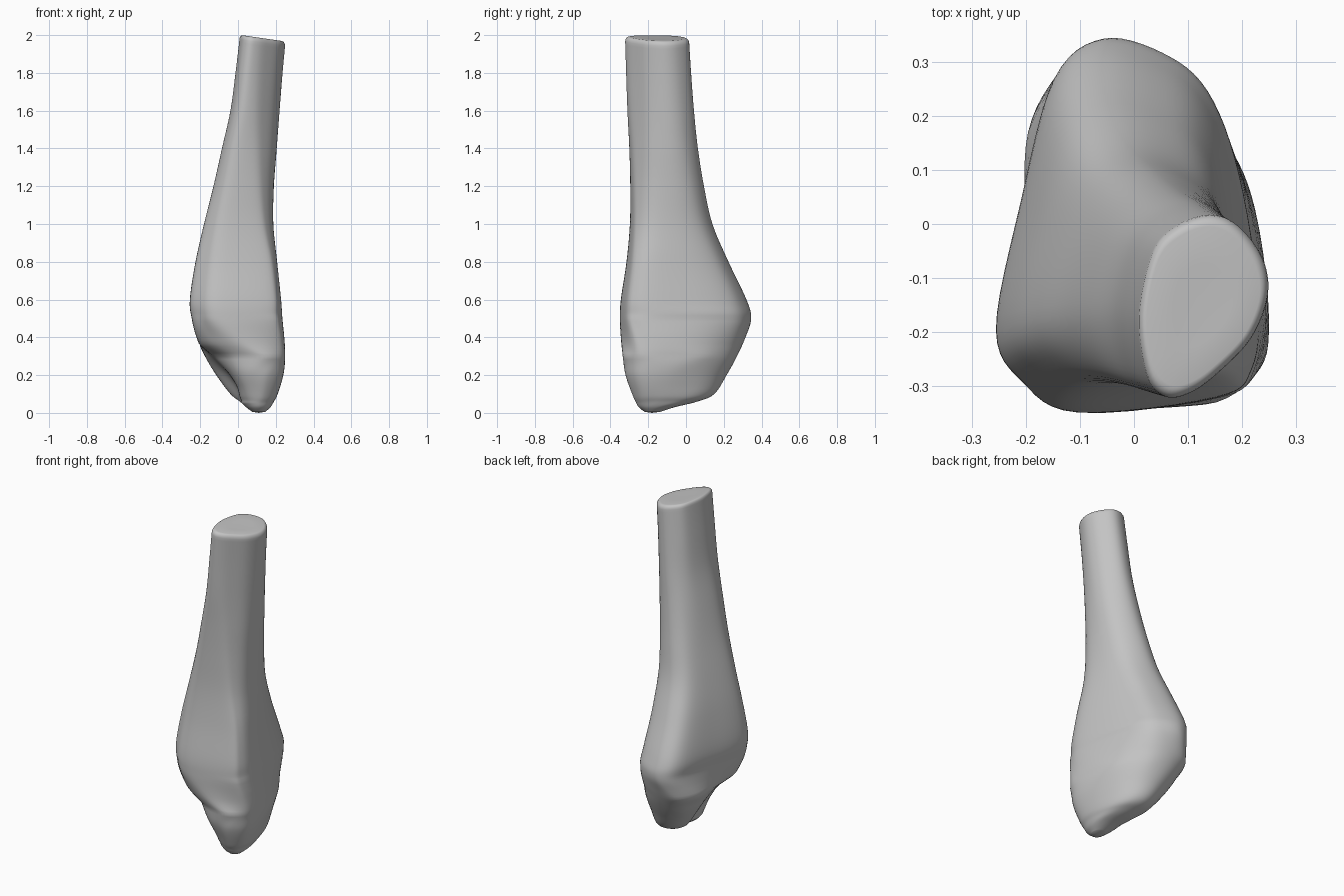
import bpy, bmesh, math
from mathutils import Vector

old = bpy.data.objects.get("Cube")
if old:
    bpy.data.objects.remove(old, do_unlink=True)

SIDES, STEPS = 72, 6

# Outlines seen from above, starting on the left side and running round the back
TIP = [(-math.cos(math.tau * k / 12), math.sin(math.tau * k / 12)) for k in range(12)]
LOW = [(-.03, -.2), (-.04, -.06), (-.11, .06), (-.09, .16), (.0, .21), (.1, .18),
       (.18, .08), (.235, -.1), (.23, -.24), (.15, -.31), (.06, -.305), (.0, -.27)]
MID = [(-.11, -.19), (-.14, -.06), (-.17, .09), (-.13, .22), (-.04, .27), (.08, .245),
       (.17, .15), (.22, .03), (.245, -.17), (.225, -.27), (.13, -.33), (-.02, -.295)]
HEAD = [(-.25, -.19), (-.205, .05), (-.145, .28), (-.06, .35), (.05, .325), (.135, .255),
        (.195, .1), (.235, -.14), (.225, -.265), (.16, -.317), (-.1, -.345), (-.2, -.29)]
SHAFT = [(.01, -.17), (.035, -.05), (.08, .0), (.14, .02), (.19, .0), (.235, -.06),
         (.245, -.13), (.215, -.21), (.155, -.275), (.105, -.312), (.06, -.32), (.025, -.28)]
OUTLINES = [[Vector(p) for p in o] for o in (TIP, LOW, MID, HEAD, SHAFT)]

# Height, x limits, y limits, outline blend (0 tip, 1 low, 2 mid, 3 head, 4 shaft)
STATIONS = [Vector(r) for r in (
    (.006, .075, .145, -.22, -.135, 0), (.03, .043, .172, -.25, -.06, .15),
    (.06, .01, .19, -.267, .06, .6), (.1, -.04, .21, -.285, .15, .9),
    (.2, -.115, .24, -.32, .215, 1.2), (.3, -.175, .25, -.335, .27, 2),
    (.4, -.22, .245, -.345, .315, 2.6), (.5, -.245, .235, -.35, .345, 3),
    (.6, -.255, .228, -.345, .32, 3), (.8, -.225, .207, -.315, .225, 3.05),
    (1., -.18, .187, -.297, .14, 3.25), (1.2, -.13, .19, -.295, .095, 3.45),
    (1.4, -.085, .205, -.3, .063, 3.65), (1.6, -.04, .22, -.31, .042, 3.85),
    (1.8, -.012, .235, -.317, .027, 3.95), (1.96, .008, .249, -.322, .017, 4))]


def spline(a, b, c, d, t):
    """Smooth curve from b to c."""
    return (b * 2 + (c - a) * t + (a * 2 - b * 5 + c * 4 - d) * t ** 2
            + (b * 3 - a - c * 3 + d) * t ** 3) * 0.5


def unit(points):
    """Scale points to the unit square."""
    lo = [min(p[a] for p in points) for a in (0, 1)]
    hi = [max(p[a] for p in points) for a in (0, 1)]
    return [Vector([(p[a] - lo[a]) / (hi[a] - lo[a]) for a in (0, 1)]) for p in points]


def outline(blend):
    """Closed smooth outline between two neighbouring shapes."""
    blend = min(max(blend, 0), len(OUTLINES) - 1)
    i = min(int(blend), len(OUTLINES) - 2)
    pts = [p.lerp(q, blend - i) for p, q in zip(unit(OUTLINES[i]), unit(OUTLINES[i + 1]))]
    n = len(pts)
    ring = []
    for k in range(SIDES):
        j, t = divmod(k * n / SIDES, 1)
        ring.append(spline(*(pts[(int(j) + o) % n] for o in (-1, 0, 1, 2)), t))
    return unit(ring)


def section(row, scale=1.0, lift=0.0):
    """One ring of points; the upper end slopes down to the left side."""
    z, x0, x1, y0, y1, blend = row
    slope = max(0, (z - 1.6) / 0.36)
    cx, cy = (x0 + x1) / 2, (y0 + y1) / 2
    ring = []
    for u, v in outline(blend):
        x, y = x0 + u * (x1 - x0), y0 + v * (y1 - y0)
        ring.append((cx + (x - cx) * scale, cy + (y - cy) * scale,
                     z + lift + slope * (0.5 - u) * 0.035 * scale))
    return ring


# Rings up the bone, then a rounded rim on the cut end
rings = []
last = len(STATIONS) - 1
for i in range(last):
    four = [STATIONS[min(max(i + o, 0), last)] for o in (-1, 0, 1, 2)]
    rings += [section(spline(*four, s / STEPS)) for s in range(STEPS)]
rings.append(section(STATIONS[-1]))
for a in (25, 50, 70, 90):
    r = math.radians(a)
    rings.append(section(STATIONS[-1], 1 - 0.13 * (1 - math.cos(r)), 0.024 * math.sin(r)))
rings.append(section(STATIONS[-1], 0.45, 0.023))

bm = bmesh.new()
loops = [[bm.verts.new(p) for p in ring] for ring in rings]
for lower, upper in zip(loops, loops[1:]):
    for k in range(SIDES):
        m = (k + 1) % SIDES
        bm.faces.new((lower[k], lower[m], upper[m], upper[k]))
# Lower tip and the centre of the cut end
for loop, tip in ((loops[0], (.11, -.18, 0)), (loops[-1], (.128, -.153, 1.982))):
    centre = bm.verts.new(tip)
    for k in range(SIDES):
        bm.faces.new((loop[k], loop[(k + 1) % SIDES], centre))
bmesh.ops.recalc_face_normals(bm, faces=bm.faces)

mesh = bpy.data.meshes.new("bone")
bm.to_mesh(mesh)
bm.free()
bone = bpy.data.objects.new("bone", mesh)
bpy.context.collection.objects.link(bone)

grey = bpy.data.materials.new("plain grey")
grey.use_nodes = True
colour = (0.55, 0.55, 0.55, 1)
grey.diffuse_color = colour
grey.node_tree.nodes["Principled BSDF"].inputs["Base Color"].default_value = colour
mesh.materials.append(grey)

bpy.context.view_layer.objects.active = bone
bone.select_set(True)
bpy.ops.object.shade_smooth_by_angle(angle=math.radians(50))
